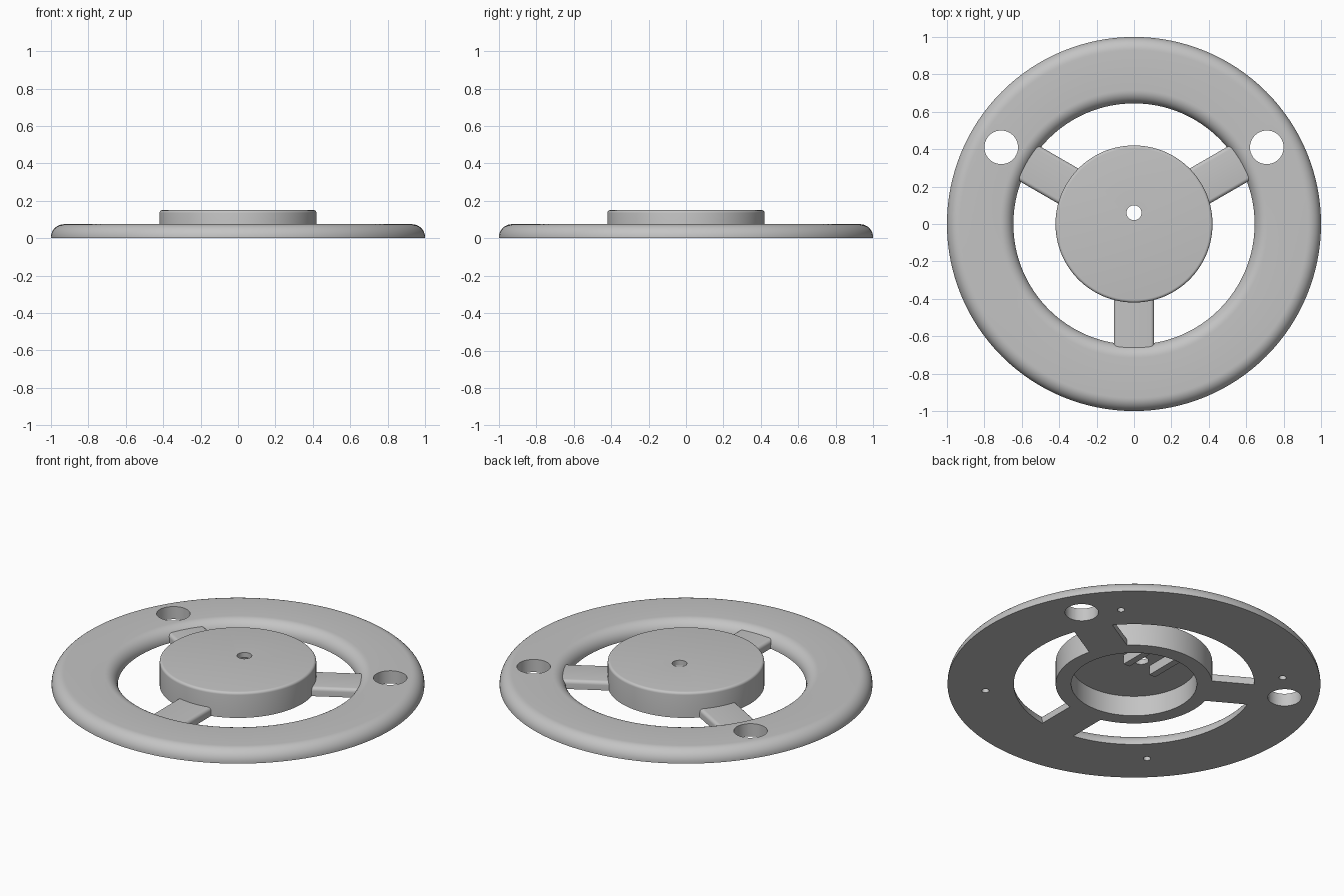
import bpy, bmesh, math
from mathutils import Matrix, Vector

scene_cube = bpy.data.objects.get("Cube")
if scene_cube:
    bpy.data.objects.remove(scene_cube, do_unlink=True)

GREY = (0.55, 0.55, 0.55, 1.0)
grey = bpy.data.materials.new("plain_grey")
grey.use_nodes = True
grey.diffuse_color = GREY
grey.node_tree.nodes["Principled BSDF"].inputs["Base Color"].default_value = GREY


def make_object(name, bm):
    bmesh.ops.recalc_face_normals(bm, faces=bm.faces)
    mesh = bpy.data.meshes.new(name)
    bm.to_mesh(mesh)
    bm.free()
    mesh.materials.append(grey)
    obj = bpy.data.objects.new(name, mesh)
    bpy.context.collection.objects.link(obj)
    return obj


def select(obj):
    bpy.ops.object.select_all(action='DESELECT')
    obj.select_set(True)
    bpy.context.view_layer.objects.active = obj


def smooth(obj):
    select(obj)
    bpy.ops.object.shade_smooth_by_angle(angle=math.radians(35))


def arc(cx, cz, radius, start, end, steps):
    """Points of a fillet in the radius/height plane, angles in degrees."""
    angles = [math.radians(start + (end - start) * i / steps) for i in range(steps + 1)]
    return [(cx + radius * math.cos(a), cz + radius * math.sin(a)) for a in angles]


def lathe(name, profile, closed, steps=128):
    bm = bmesh.new()
    verts = [bm.verts.new((r, 0, z)) for r, z in profile]
    pairs = list(zip(verts, verts[1:]))
    if closed:
        pairs.append((verts[-1], verts[0]))
    edges = [bm.edges.new(p) for p in pairs]
    bmesh.ops.spin(bm, geom=verts + edges, axis=(0, 0, 1), cent=(0, 0, 0),
                   angle=math.tau, steps=steps, use_duplicate=False)
    bmesh.ops.remove_doubles(bm, verts=bm.verts, dist=1e-4)
    return make_object(name, bm)


def drill(target, holes):
    """Cut round holes given as (x, y, radius, bottom, top)."""
    bm = bmesh.new()
    for x, y, radius, low, high in holes:
        bmesh.ops.create_cone(bm, cap_ends=True, segments=40, radius1=radius, radius2=radius,
                              depth=high - low, matrix=Matrix.Translation((x, y, (low + high) / 2)))
    cutter = make_object("hole_cutter", bm)
    cutter.hide_render = True
    mod = target.modifiers.new("holes", 'BOOLEAN')
    mod.operation = 'DIFFERENCE'
    mod.solver = 'EXACT'
    mod.object = cutter
    select(target)
    bpy.ops.object.modifier_apply(modifier=mod.name)
    bpy.data.objects.remove(cutter, do_unlink=True)


def box(name, low, high, matrix=Matrix(), round_top=0):
    low, high = Vector(low), Vector(high)
    bm = bmesh.new()
    bmesh.ops.create_cube(bm, size=1)
    for v in bm.verts:
        v.co = (low + high) / 2 + v.co * (high - low)
    if round_top:
        top_edges = [e for e in bm.edges
                     if all(abs(v.co.z - high.z) < 1e-5 for v in e.verts)
                     and abs(e.verts[0].co.x - e.verts[1].co.x) > 1e-3]
        bmesh.ops.bevel(bm, geom=top_edges, offset=round_top, segments=5,
                        profile=0.5, affect='EDGES')
    bm.transform(matrix)
    return make_object(name, bm)


# Outer ring with a flat underside and rounded upper edges
INNER, OUTER, RING_H, FILLET = 0.645, 1.0, 0.075, 0.07
ring = lathe("outer_ring",
             [(INNER, 0), (OUTER, 0)]
             + arc(OUTER - FILLET, RING_H - FILLET, FILLET, 0, 90, 10)
             + arc(INNER + FILLET, RING_H - FILLET, FILLET, 90, 180, 10), True)

# Two finger holes and four blind screw holes under the ring
holes = [(side * 0.71, 0.41, 0.09, -0.1, 0.2) for side in (-1, 1)]
for i in range(4):
    a = math.radians(45 + 90 * i)
    holes.append((0.8 * math.cos(a), 0.8 * math.sin(a), 0.02, -0.1, 0.045))
drill(ring, holes)
smooth(ring)

# Hollow hub, open underneath, with a small off-centre hole
HUB_R, HUB_H, CAVITY_R, CEILING, EDGE = 0.42, 0.15, 0.337, 0.12, 0.015
hub = lathe("hub",
            [(0, CEILING), (CAVITY_R, CEILING), (CAVITY_R, 0), (HUB_R, 0)]
            + arc(HUB_R - EDGE, HUB_H - EDGE, EDGE, 0, 90, 5)
            + [(0, HUB_H)], False)
drill(hub, [(0, 0.06, 0.04, 0.08, 0.2)])
smooth(hub)

# Three spokes with rounded long edges
for name, degrees in (("left", 30), ("right", 150), ("front", 270)):
    turn = Matrix.Rotation(math.radians(degrees), 4, 'Z')
    smooth(box(name + "_spoke", (0.385, -0.108, 0), (0.68, 0.108, 0.05), turn, 0.02))

# Pair of short guide ribs inside the hub, beside the hole
for name, x in (("left", 0.09), ("right", -0.09)):
    box(name + "_guide_rib", (x - 0.02, 0.045, 0.065), (x + 0.02, 0.25, CEILING + 0.01))
